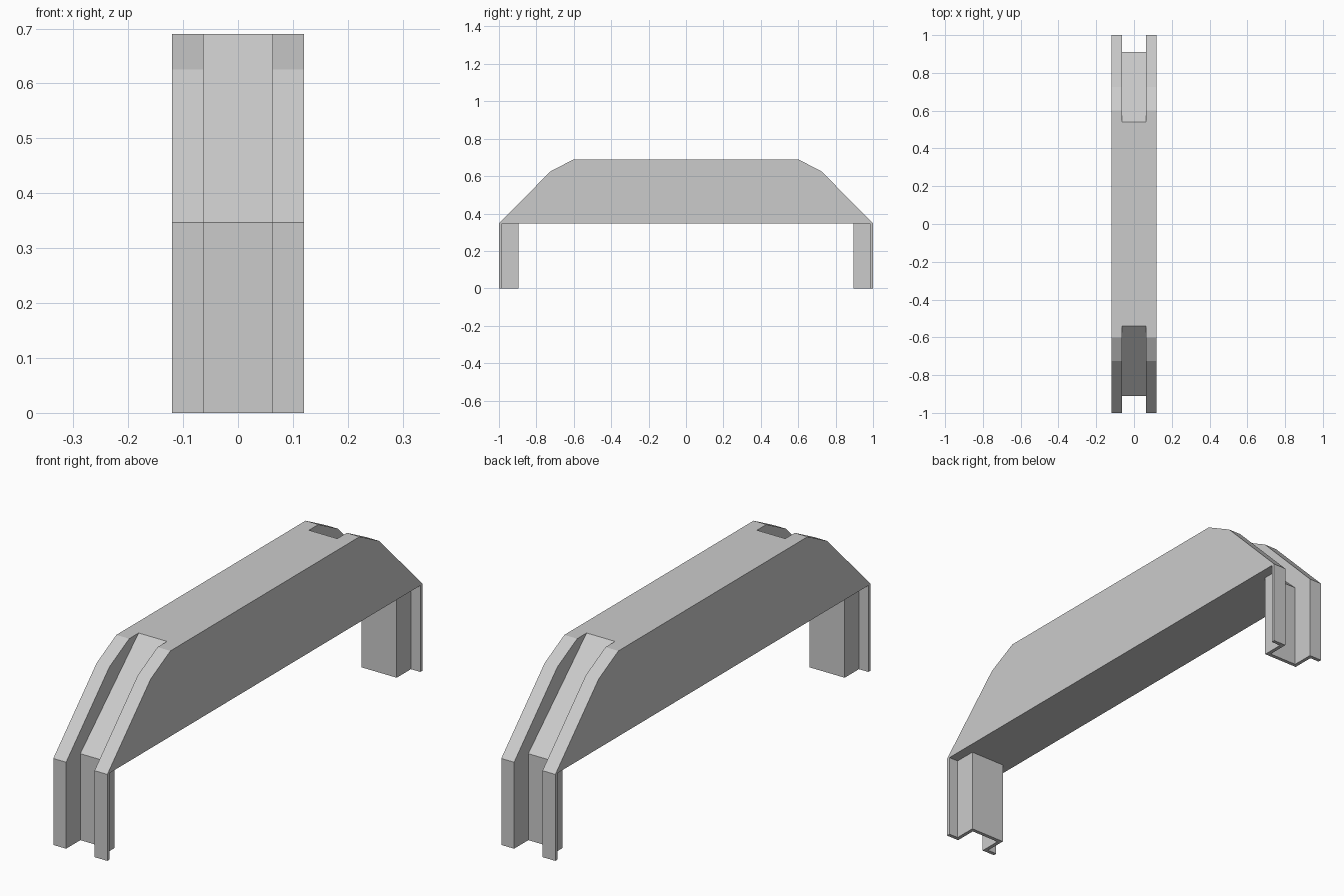
import bpy, bmesh

if "Cube" in bpy.data.objects:
    bpy.data.objects.remove(bpy.data.objects["Cube"])

HALF_W, SLOT, T = 0.12, 0.063, 0.015   # half width, half slot width, sheet thickness
BASE, TOP = 0.347, 0.69


def prism(name, points, vec):
    """Extrude a closed polygon of 3D points along vec."""
    bm = bmesh.new()
    face = bm.faces.new([bm.verts.new(p) for p in points])
    res = bmesh.ops.extrude_face_region(bm, geom=[face])
    verts = [v for v in res["geom"] if isinstance(v, bmesh.types.BMVert)]
    bmesh.ops.translate(bm, verts=verts, vec=vec)
    bmesh.ops.recalc_face_normals(bm, faces=bm.faces)
    mesh = bpy.data.meshes.new(name)
    bm.to_mesh(mesh)
    bm.free()
    obj = bpy.data.objects.new(name, mesh)
    bpy.context.collection.objects.link(obj)
    return obj


# Main beam with chamfered ends
half = [(1.0, BASE), (0.725, 0.625), (0.6, TOP)]
outline = half + [(-y, z) for y, z in reversed(half)]
beam = prism("beam", [(-HALF_W, y, z) for y, z in outline], (2 * HALF_W, 0, 0))

# Sloped slots cut into both ends
slope = (0.91 - 0.54) / (TOP - BASE)
z0, z1 = BASE - 0.1, TOP + 0.1
slot = [(0.91 + 0.1 * slope, z0), (1.2, z0), (1.2, z1), (0.54 - 0.1 * slope, z1)]

# Folded sheet (hat section) leg outline, seen from above
right = [(SLOT, 0.91), (SLOT, 1.0), (HALF_W, 1.0), (HALF_W, 1.0 - T),
         (SLOT + T, 1.0 - T), (SLOT + T, 0.91 - T)]
hat = right + [(-x, y) for x, y in reversed(right)]

cutters = []
for side, label in ((-1, "front"), (1, "back")):
    cutter = prism(label + "_slot_cutter", [(-SLOT, side * y, z) for y, z in slot],
                   (2 * SLOT, 0, 0))
    mod = beam.modifiers.new(label + "_slot", "BOOLEAN")
    mod.operation, mod.solver, mod.object = "DIFFERENCE", "EXACT", cutter
    cutter.hide_render = True
    cutters.append(cutter)
    prism(label + "_leg", [(x, side * y, 0) for x, y in hat], (0, 0, BASE))

# Apply the slots and remove the cutters
bpy.context.view_layer.objects.active = beam
for mod in list(beam.modifiers):
    bpy.ops.object.modifier_apply(modifier=mod.name)
for cutter in cutters:
    bpy.data.objects.remove(cutter)
